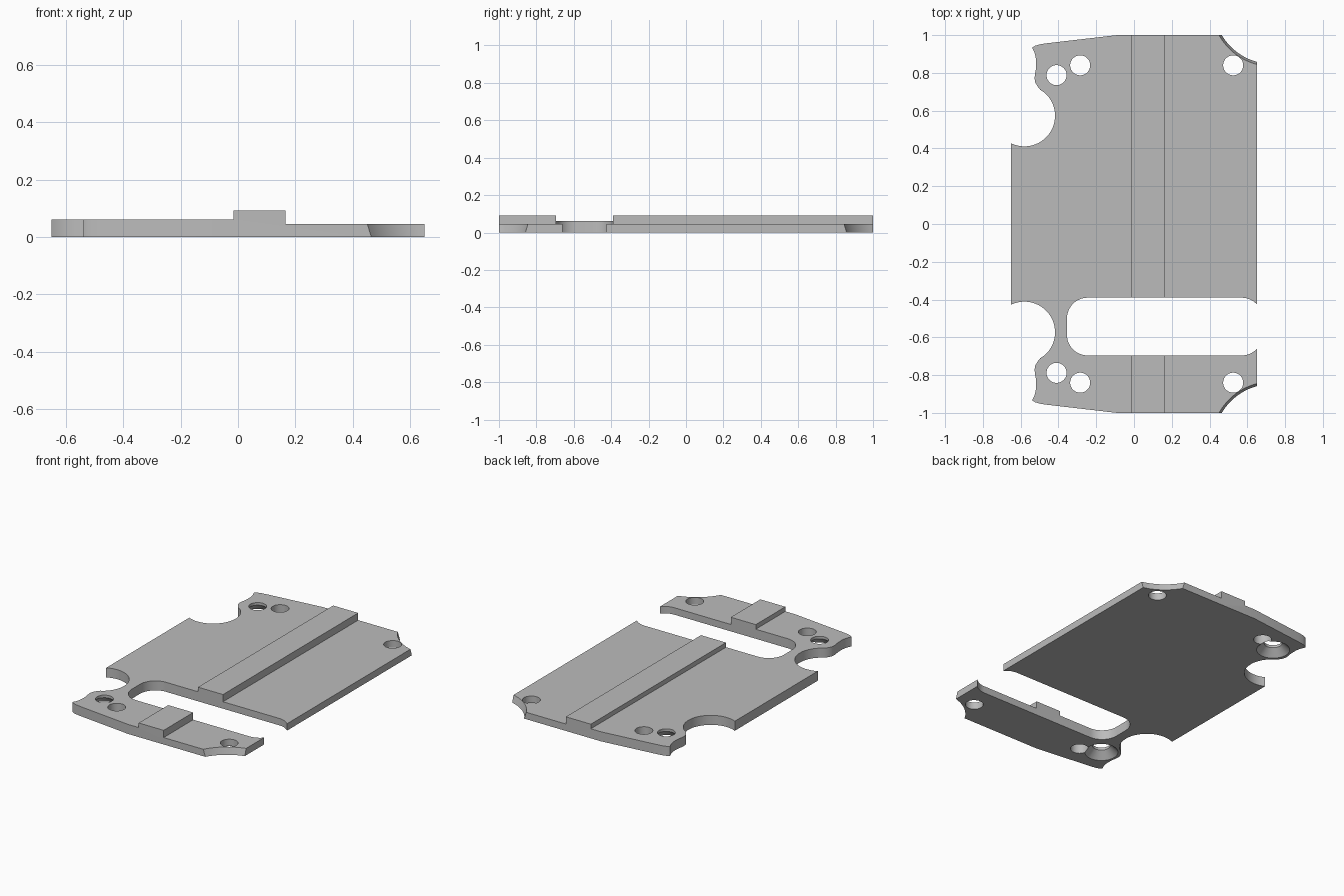
import bpy
import bmesh
from math import cos, sin, radians
from mathutils import Vector

cube = bpy.data.objects.get("Cube")
if cube:
    bpy.data.objects.remove(cube)

grey = bpy.data.materials.new("plain_grey")
grey.use_nodes = True
colour = (0.5, 0.5, 0.5, 1)
grey.diffuse_color = colour
grey.node_tree.nodes["Principled BSDF"].inputs["Base Color"].default_value = colour


def make_object(name, bm):
    bmesh.ops.recalc_face_normals(bm, faces=bm.faces)
    mesh = bpy.data.meshes.new(name)
    bm.to_mesh(mesh)
    bm.free()
    mesh.materials.append(grey)
    obj = bpy.data.objects.new(name, mesh)
    bpy.context.collection.objects.link(obj)
    return obj


def prism(name, points, sweep):
    """Extrude a flat closed loop along a vector."""
    bm = bmesh.new()
    face = bm.faces.new([bm.verts.new(p) for p in points])
    new = bmesh.ops.extrude_face_region(bm, geom=[face])["geom"]
    moved = [v for v in new if isinstance(v, bmesh.types.BMVert)]
    bmesh.ops.translate(bm, vec=Vector(sweep), verts=moved)
    return make_object(name, bm)


def cone(name, x, y, z0, z1, r0, r1, sides=48):
    bm = bmesh.new()
    bmesh.ops.create_cone(bm, cap_ends=True, segments=sides,
                          radius1=r0, radius2=r1, depth=z1 - z0)
    bmesh.ops.translate(bm, vec=(x, y, (z0 + z1) / 2), verts=bm.verts)
    return make_object(name, bm)


def arc(cx, cy, r, start, end, steps=12):
    angles = [radians(start + (end - start) * i / steps) for i in range(steps + 1)]
    return [(cx + r * cos(a), cy + r * sin(a)) for a in angles]


def boolean(target, cutter, operation):
    mod = target.modifiers.new(operation, 'BOOLEAN')
    mod.operation = operation
    mod.solver = 'EXACT'
    mod.object = cutter
    bpy.context.view_layer.objects.active = target
    bpy.ops.object.modifier_apply(modifier=mod.name)
    bpy.data.objects.remove(cutter)


# Stepped plate: thick left side, raised rail, thin right side
section = [(-0.65, 0), (0.65, 0), (0.65, 0.045), (0.165, 0.045),
           (0.165, 0.092), (-0.015, 0.092), (-0.015, 0.062), (-0.65, 0.062)]
plate = prism("stepped_plate", [(x, -1, z) for x, z in section], (0, 2, 0))

# Outline: side bite, waved ear and tapered end, mirrored front to back
half = arc(-0.58, 0.573, 0.162, -116, 50, 28)
half += [(-0.495, 0.709), (-0.512, 0.73), (-0.523, 0.75), (-0.526, 0.77),
         (-0.525, 0.79), (-0.52, 0.815), (-0.518, 0.845), (-0.519, 0.875),
         (-0.526, 0.905), (-0.539, 0.933), (-0.525, 0.943), (-0.5, 0.951),
         (-0.46, 0.957), (-0.09, 1.0), (0.7, 1.0)]
half = [(-0.651, half[0][1])] + half[1:]
outline = half + [(x, -y) for x, y in reversed(half)]
boolean(plate, prism("outline_cutter", [(x, y, -0.1) for x, y in outline],
                     (0, 0, 0.3)), 'INTERSECT')

# Rounded slot that breaks through the right edge
r = 0.11
slot = (arc(-0.245, -0.5, r, 180, 90) + arc(0.57, -0.5, r, 90, 0)
        + arc(0.57, -0.586, r, 0, -90) + arc(-0.245, -0.586, r, -90, -180))
boolean(plate, prism("slot_cutter", [(x, y, -0.1) for x, y in slot],
                     (0, 0, 0.3)), 'DIFFERENCE')

for side in (1, -1):
    # Sloping scoops at the right corners
    boolean(plate, cone("scoop_cutter", 0.73, side * 1.155, -0.045, 0.09,
                        0.294, 0.333, 96), 'DIFFERENCE')
    # Screw holes
    for x, y in ((-0.41, 0.788), (-0.285, 0.84), (0.525, 0.84)):
        boolean(plate, cone("hole_cutter", x, side * y, -0.1, 0.2,
                            0.053, 0.053), 'DIFFERENCE')
    # Countersink on the underside of the outer hole
    boolean(plate, cone("countersink_cutter", -0.41, side * 0.788, -0.01, 0.045,
                        0.108, 0.053), 'DIFFERENCE')

bpy.ops.object.select_all(action='DESELECT')
plate.select_set(True)
bpy.context.view_layer.objects.active = plate
bpy.ops.object.shade_smooth_by_angle(angle=radians(25))
